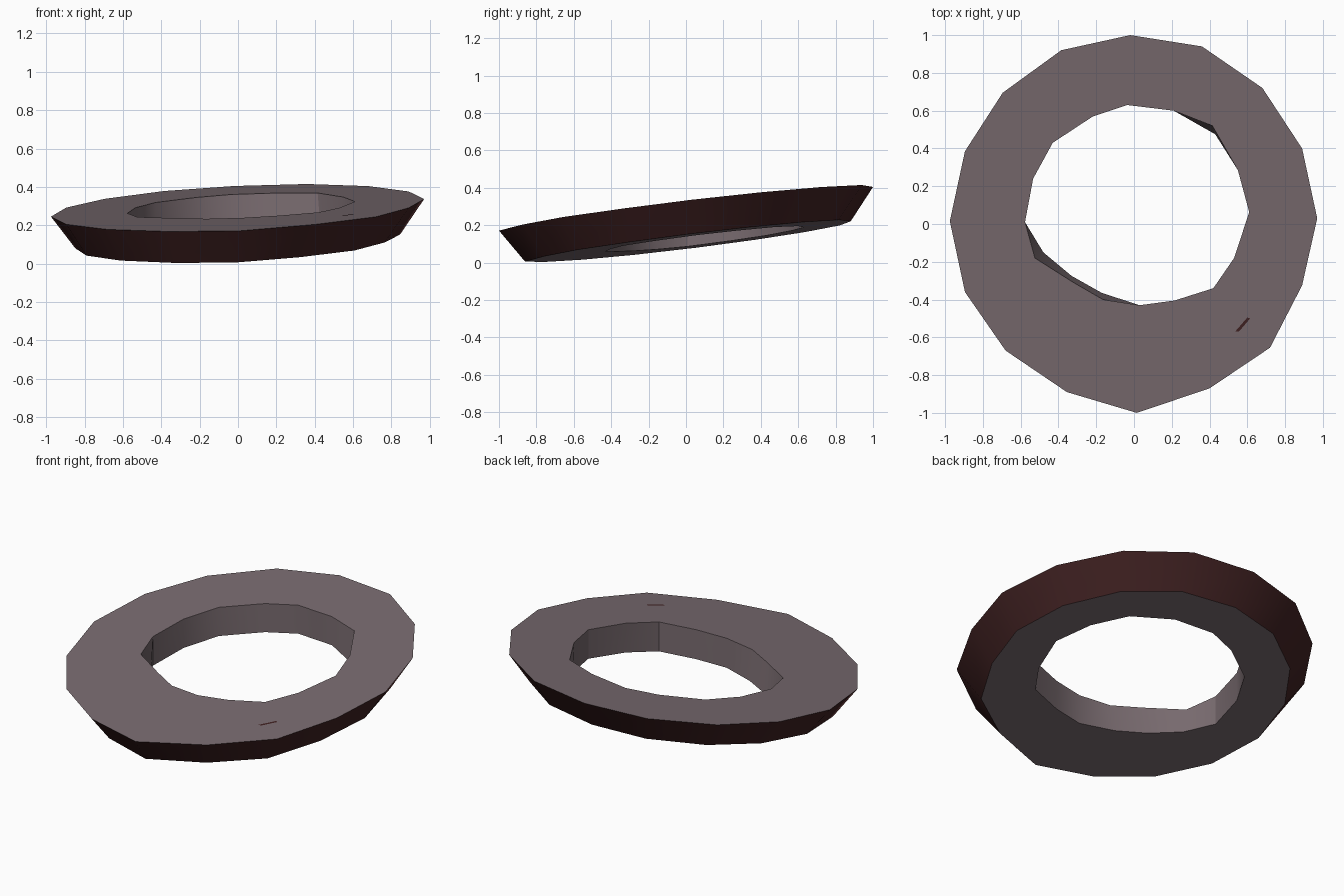
import bpy, bmesh, math
from mathutils import Vector

if "Cube" in bpy.data.objects:
    bpy.data.objects.remove(bpy.data.objects["Cube"])


def material(name, rgb):
    m = bpy.data.materials.new(name)
    m.diffuse_color = (*rgb, 1)
    m.use_nodes = True
    m.node_tree.nodes["Principled BSDF"].inputs["Base Color"].default_value = m.diffuse_color
    return m


mauve = material("mauve grey", (0.19, 0.147, 0.16))
red = material("dark red brown", (0.052, 0.0155, 0.016))

# Irregular plan outlines, clockwise from the back
OUTER = [(-.02, 1), (.36, .94), (.68, .72), (.89, .40), (.97, .03), (.89, -.325),
         (.72, -.655), (.40, -.87), (.015, -1), (-.355, -.89), (-.68, -.67),
         (-.895, -.36), (-.975, .015), (-.895, .385), (-.695, .695), (-.385, .92)]
INNER = [(-.037, .63), (.21, .60), (.415, .52), (.55, .285), (.61, .063), (.53, -.18),
         (.42, -.34), (.215, -.405), (.03, -.43), (-.164, -.40), (-.32, -.31),
         (-.525, -.18), (-.577, .01), (-.534, .24), (-.43, .43), (-.217, .57)]
# Corners of the hole that move on the underside
HOLE_SHIFT = {2: (.43, .475), 9: (-.17, -.365), 10: (-.33, -.275), 11: (-.48, -.15)}


def top(x, y, lift=0):
    return Vector((x, y, .288 + .046 * x + .1175 * y + lift))


def bottom(x, y):
    return Vector((x, y, .112 + .046 * x + .123 * y))


def taper(x, y):
    return (.87 * (x + .035 * y), .87 * (y - .035 * x) + .01)


# Tilted ring with tapered rim
bm = bmesh.new()
loops = [
    [bm.verts.new(top(*p)) for p in OUTER],
    [bm.verts.new(bottom(*taper(*p))) for p in OUTER],
    [bm.verts.new(bottom(*HOLE_SHIFT.get(i, p))) for i, p in enumerate(INNER)],
    [bm.verts.new(top(*p)) for p in INNER],
]
n = len(OUTER)
for k in range(4):
    a, b = loops[k], loops[(k + 1) % 4]
    for i in range(n):
        j = (i + 1) % n
        f = bm.faces.new((a[i], a[j], b[j], b[i]))
        f.material_index = 1 if k == 0 else 0      # only the outer rim is red
bmesh.ops.recalc_face_normals(bm, faces=bm.faces[:])
mesh = bpy.data.meshes.new("ring")
bm.to_mesh(mesh)
bm.free()
ring = bpy.data.objects.new("ring", mesh)
mesh.materials.append(mauve)
mesh.materials.append(red)
bpy.context.collection.objects.link(ring)
bpy.context.view_layer.objects.active = ring
ring.select_set(True)
bpy.ops.object.shade_smooth_by_angle(angle=math.radians(32))

# Small red scratch on the top face
pts = [(.535, -.57), (.555, -.57), (.615, -.50), (.60, -.495)]
scratch_mesh = bpy.data.meshes.new("scratch")
scratch_mesh.from_pydata([top(x, y, .002) for x, y in pts], [], [(0, 1, 2, 3)])
scratch_mesh.materials.append(red)
bpy.context.collection.objects.link(bpy.data.objects.new("scratch", scratch_mesh))
